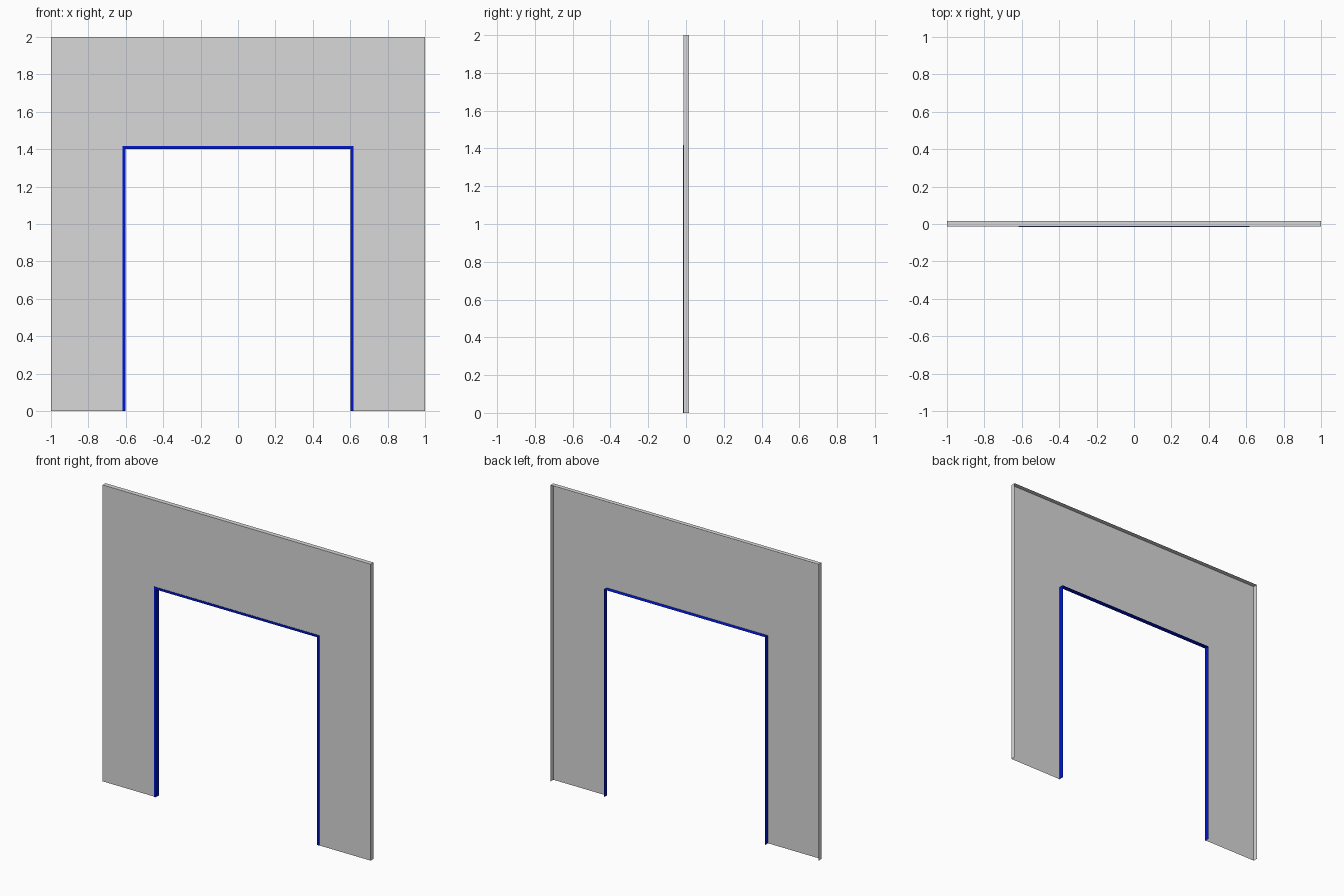
import bpy
import bmesh

cube = bpy.data.objects.get("Cube")
if cube:
    bpy.data.objects.remove(cube, do_unlink=True)

FRONT, PANEL, BACK = -0.017, -0.014, 0.017


def material(name, rgb):
    mat = bpy.data.materials.new(name)
    mat.use_nodes = True
    color = (*rgb, 1.0)
    mat.diffuse_color = color
    mat.node_tree.nodes["Principled BSDF"].inputs["Base Color"].default_value = color
    return mat


def arch(half_width, height):
    """Open-bottomed rectangular outline, from the -x foot to the +x foot."""
    return [(-half_width, 0), (-half_width, height), (half_width, height), (half_width, 0)]


def strip(bm, path_a, y_a, path_b, y_b):
    """Band of quads joining two outlines at two depths."""
    rows = [[bm.verts.new((x, y, z)) for x, z in path]
            for path, y in ((path_a, y_a), (path_b, y_b))]
    for i in range(len(path_a) - 1):
        bm.faces.new((rows[0][i], rows[1][i], rows[1][i + 1], rows[0][i + 1]))


def build(name, bands, mat):
    bm = bmesh.new()
    for band in bands:
        strip(bm, *band)
    bmesh.ops.remove_doubles(bm, verts=bm.verts, dist=0.0005)
    mesh = bpy.data.meshes.new(name)
    bm.to_mesh(mesh)
    bm.free()
    mesh.materials.append(mat)
    obj = bpy.data.objects.new(name, mesh)
    bpy.context.collection.objects.link(obj)
    return obj


grey = material("wall grey", (0.69, 0.69, 0.69))
blue = material("trim blue", (0.0, 0.008, 0.62))

wall_edge = arch(1.0, 2.0)
trim_edge = arch(0.617, 1.417)
opening = arch(0.602, 1.402)

# Wall: front sheet with folded outer rim, open at the back and bottom
build("wall_panel", [
    (wall_edge, PANEL, opening, PANEL),
    (wall_edge, BACK, wall_edge, PANEL),
], grey)

# Door trim: raised face, its thin outer edge, and the reveal through the wall
build("door_trim", [
    (trim_edge, FRONT, opening, FRONT),
    (trim_edge, PANEL, trim_edge, FRONT),
    (opening, FRONT, opening, BACK),
], blue)
